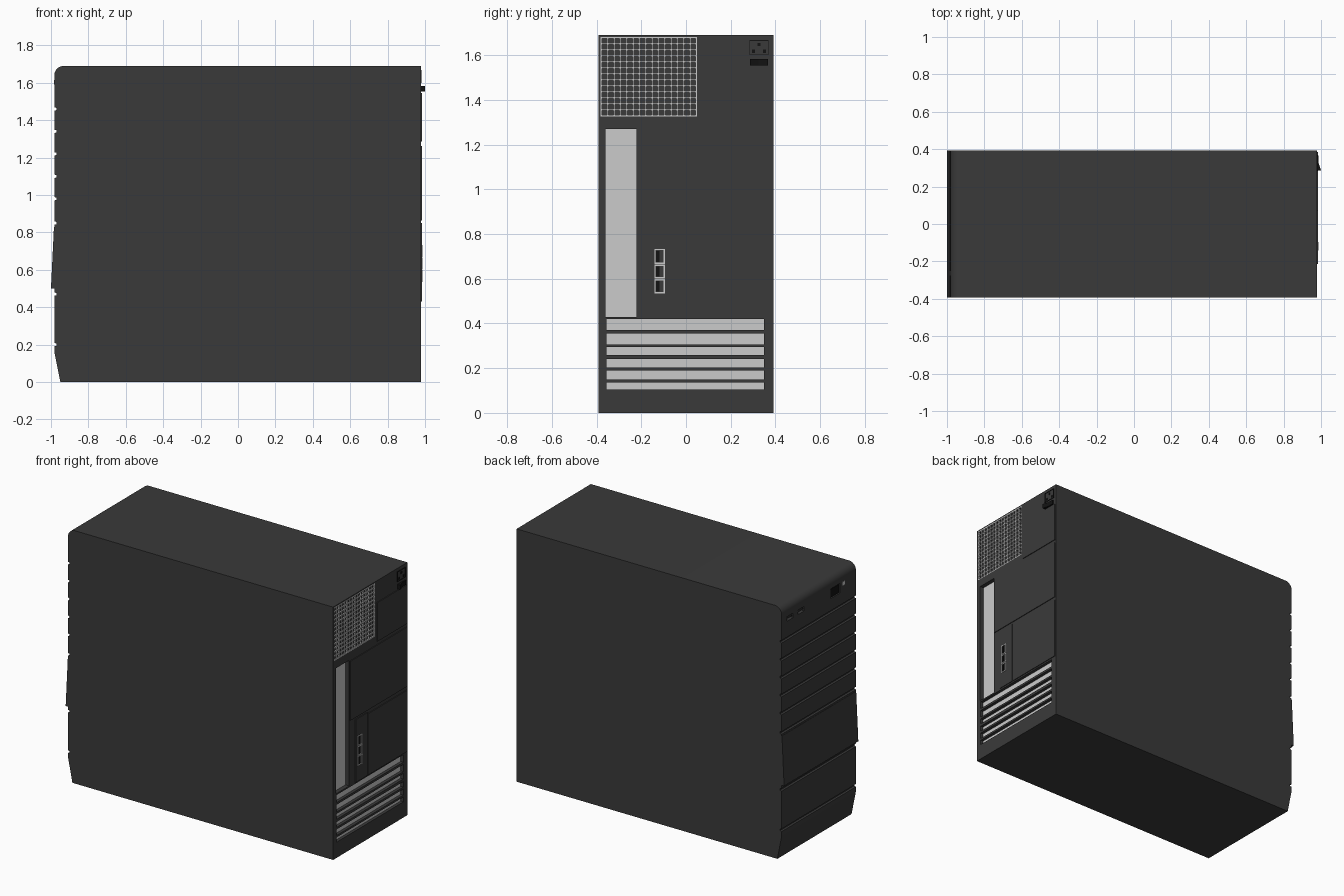
import bpy, bmesh, math
from mathutils import Matrix

if "Cube" in bpy.data.objects:
    bpy.data.objects.remove(bpy.data.objects["Cube"])


def material(name, r, g, b):
    m = bpy.data.materials.new(name)
    m.diffuse_color = (r, g, b, 1)
    m.use_nodes = True
    m.node_tree.nodes["Principled BSDF"].inputs["Base Color"].default_value = m.diffuse_color
    return m


CASE = material("case_charcoal", 0.042, 0.042, 0.042)
BLACK = material("black_plastic", 0.006, 0.006, 0.006)


def finish(name, bm, mat):
    bmesh.ops.recalc_face_normals(bm, faces=bm.faces)
    me = bpy.data.meshes.new(name)
    bm.to_mesh(me)
    bm.free()
    ob = bpy.data.objects.new(name, me)
    bpy.context.collection.objects.link(ob)
    if mat:
        me.materials.append(mat)
    return ob


def boxes(name, items, mat=None):
    """Each item is (x0, x1, y0, y1, z0, z1)."""
    bm = bmesh.new()
    for x0, x1, y0, y1, z0, z1 in items:
        mtx = Matrix.Translation(((x0 + x1) / 2, (y0 + y1) / 2, (z0 + z1) / 2)) \
            @ Matrix.Diagonal((x1 - x0, y1 - y0, z1 - z0, 1))
        bmesh.ops.create_cube(bm, size=1, matrix=mtx)
    return finish(name, bm, mat)


def prism(name, pts, axis, a, b, mat):
    """Extrude a profile along y (points x,z) or along z (points x,y)."""
    bm = bmesh.new()
    put = (lambda p, t: (p[0], t, p[1])) if axis == "y" else (lambda p, t: (p[0], p[1], t))
    f = bm.faces.new([bm.verts.new(put(p, a)) for p in pts])
    ext = bmesh.ops.extrude_face_region(bm, geom=[f])
    d = (0, b - a, 0) if axis == "y" else (0, 0, b - a)
    bmesh.ops.translate(bm, vec=d, verts=[v for v in ext["geom"] if isinstance(v, bmesh.types.BMVert)])
    return finish(name, bm, mat)


def frame(y0, y1, z0, z1, x0, x1, t):
    """Four bars around a rectangular opening on the rear."""
    return [(x0, x1, y0, y1, z0, z0 + t), (x0, x1, y0, y1, z1 - t, z1),
            (x0, x1, y0, y0 + t, z0 + t, z1 - t), (x0, x1, y1 - t, y1, z0 + t, z1 - t)]


W, H, F, B = 0.392, 1.69, -0.982, 0.978

# Case: side profile with chamfered foot, drive-bay grooves and rounded top edge
profile = [(B, 0), (-0.95, 0), (F, 0.16)]
for z in (0.20, 0.47, 0.85, 0.98, 1.10, 1.22, 1.34, 1.46):
    profile += [(F, z - 0.009), (F + 0.012, z - 0.006), (F + 0.012, z + 0.006), (F, z + 0.009)]
R = 0.05
for i in range(9):
    t = math.pi - i * math.pi / 16
    profile.append((F + R + R * math.cos(t), H - R + R * math.sin(t)))
profile.append((B, H))
case = prism("case_body", profile, "y", -W, W, CASE)

# Openings cut into rear and front
slots = [(0.37, 0.42), (0.307, 0.355), (0.258, 0.294), (0.204, 0.24), (0.15, 0.19), (0.105, 0.137)]
openings = [(-0.36, -0.222, 0.43, 1.27), (-0.382, 0.05, 1.325, 1.682)] + [(-0.355, 0.35, a, b) for a, b in slots]
cuts = [(B - 0.035, B + 0.05, *o) for o in openings]
usb = [(0.27, 0.335), (0.155, 0.22)]
cuts += [(F - 0.05, F + 0.03, a, b, 1.575, 1.605) for a, b in usb]
cuts.append((F - 0.05, F + 0.015, -0.225, -0.125, 1.55, 1.615))
cutter = boxes("opening_cutter", cuts)
cutter.hide_render = True
mod = case.modifiers.new("openings", "BOOLEAN")
mod.operation, mod.solver, mod.object = "DIFFERENCE", "EXACT", cutter
bpy.context.view_layer.objects.active = case
case.select_set(True)
bpy.ops.object.modifier_apply(modifier=mod.name)
bpy.data.objects.remove(cutter)
bpy.ops.object.shade_smooth_by_angle(angle=math.radians(20))

# Front bulge, flush at the top and deepest at the bottom
prism("front_bulge", [(F + 0.01, 0.5), (-1.0, 0.5), (F - 0.002, 0.83), (F + 0.01, 0.83)], "y", -W, W, CASE)

# Front ports, power button and indicator
boxes("front_port_liners", [(F + 0.024, F + 0.029, a, b, 1.575, 1.605) for a, b in usb], BLACK)
boxes("front_port_tongues", [(F + 0.004, F + 0.026, a + 0.008, b - 0.008, 1.589, 1.598) for a, b in usb], CASE)
boxes("power_button", [(F + 0.003, F + 0.014, -0.22, -0.13, 1.555, 1.61)], BLACK)
boxes("indicator_light", [(F - 0.002, F + 0.005, -0.275, -0.25, 1.59, 1.615)])

# Grey plates at the bottom of the rear openings
boxes("rear_port_plate", [(B - 0.034, B - 0.028, -0.36, -0.222, 0.43, 1.27)])
boxes("expansion_slot_covers", [(B - 0.034, B - 0.02, -0.355, 0.35, a, b) for a, b in slots])

# Power supply vent grille
y0, y1, z0, z1 = openings[1]
boxes("vent_backing", [(B - 0.034, B - 0.02, y0, y1, z0, z1)], CASE)
cols, rows, t = 15, 13, 0.0035
bars = [(B - 0.010, B - 0.001, y - t, y + t, z0, z1)
        for y in (y0 + t + i * (y1 - y0 - 2 * t) / cols for i in range(cols + 1))]
bars += [(B - 0.009, B, y0, y1, z - t, z + t)
         for z in (z0 + t + i * (z1 - z0 - 2 * t) / rows for i in range(rows + 1))]
boxes("vent_grille", bars)

# Slightly raised rear panels
P = B + 0.005
boxes("rear_panels", [
    (B - 0.005, P, -0.215, 0.385, 0.865, 1.262),
    (B - 0.005, P, -0.031, 0.385, 0.43, 0.84),
    (B - 0.005, P, -0.16, -0.037, 0.43, 0.85),
    (B - 0.005, P, 0.07, 0.385, 1.285, 1.545)], CASE)

# Three display sockets with light rims
sockets = [(0.667, 0.733), (0.602, 0.663), (0.535, 0.598)]
rims = []
for a, b in sockets:
    rims += frame(-0.142, -0.095, a, b, P - 0.002, P + 0.003, 0.005)
boxes("display_socket_rims", rims)
boxes("display_sockets", [(P - 0.002, P + 0.001, -0.137, -0.1, a + 0.005, b - 0.005) for a, b in sockets], CASE)
boxes("display_socket_holes", [(P, P + 0.002, -0.135, -0.118, a + 0.008, b - 0.008) for a, b in sockets], BLACK)

# Mains inlet: rim, plate and three pins
boxes("mains_inlet_rim", frame(0.283, 0.37, 1.6, 1.668, B - 0.003, B + 0.004, 0.004), BLACK)
boxes("mains_inlet_plate", [(B - 0.003, B + 0.001, 0.287, 0.366, 1.604, 1.664)], CASE)
boxes("mains_inlet_pins", [(B, B + 0.004, y - 0.006, y + 0.006, z - 0.007, z + 0.007)
                           for y, z in ((0.302, 1.618), (0.3265, 1.648), (0.351, 1.618))], BLACK)

# Mains rocker switch, tilted to one side
prism("mains_switch", [(B - 0.003, 0.285), (1.0, 0.287), (0.987, 0.325), (0.987, 0.366), (B - 0.003, 0.368)],
      "z", 1.553, 1.583, BLACK)
